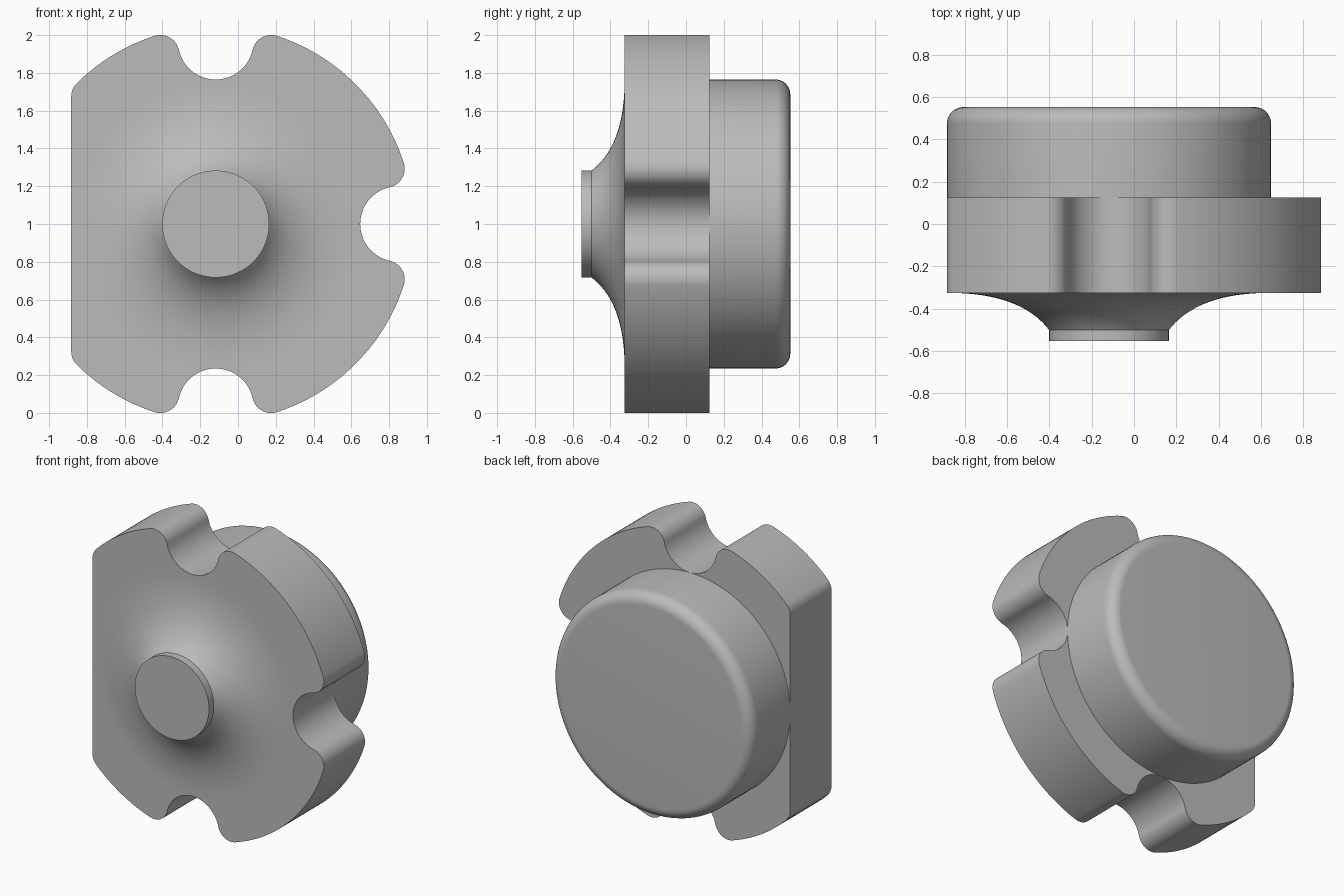
import bpy, bmesh
from math import sin, cos, pi, atan2, radians, sqrt, acos
from mathutils import Vector

cube = bpy.data.objects.get("Cube")
if cube:
    bpy.data.objects.remove(cube, do_unlink=True)

AXIS_X, AXIS_Z = -0.118, 1.0
RIM, INNER = 1.047, 0.765          # plate rim, and boss / notch floor radius
NOTCH, FILLET = 0.2, 0.1
FRONT, PLATE_FRONT, PLATE_BACK, BACK = -0.552, -0.325, 0.125, 0.552

grey = bpy.data.materials.new("plain grey")
grey.use_nodes = True
colour = (0.5, 0.5, 0.5, 1)
grey.diffuse_color = colour
grey.node_tree.nodes["Principled BSDF"].inputs["Base Color"].default_value = colour


def finish(name, bm):
    bmesh.ops.recalc_face_normals(bm, faces=bm.faces)
    mesh = bpy.data.meshes.new(name)
    bm.to_mesh(mesh)
    bm.free()
    mesh.materials.append(grey)
    obj = bpy.data.objects.new(name, mesh)
    bpy.context.collection.objects.link(obj)
    obj.location = (AXIS_X, 0, AXIS_Z)
    bpy.ops.object.select_all(action='DESELECT')
    obj.select_set(True)
    bpy.context.view_layer.objects.active = obj
    bpy.ops.object.shade_smooth_by_angle(angle=radians(28))
    return obj


def lathe(name, profile, sides=128):
    """Turn (radius, y) points around the y axis and cap both ends."""
    bm = bmesh.new()
    rings = [[bm.verts.new((r * cos(2 * pi * i / sides), y, r * sin(2 * pi * i / sides)))
              for i in range(sides)] for r, y in profile]
    for a, b in zip(rings, rings[1:]):
        for i in range(sides):
            j = (i + 1) % sides
            bm.faces.new((a[i], a[j], b[j], b[i]))
    bm.faces.new(rings[0])
    bm.faces.new(rings[-1])
    return finish(name, bm)


def arc(cx, cz, r, start, end, steps):
    return [(cx + r * cos(start + (end - start) * i / steps),
             cz + r * sin(start + (end - start) * i / steps)) for i in range(steps + 1)]


def turned(points, angle):
    c, s = cos(angle), sin(angle)
    return [(x * c - z * s, x * s + z * c) for x, z in points]


# Notch: round floor blended into the rim by two fillets
reach, centre = RIM - FILLET, INNER + NOTCH
fx = (reach ** 2 - (NOTCH + FILLET) ** 2 + centre ** 2) / (2 * centre)
fz = sqrt(reach ** 2 - fx ** 2)
phi, psi = atan2(fz, fx), atan2(fz, centre - fx)
half_notch = arc(centre, 0, NOTCH, pi, pi - psi, 14)[:-1] + arc(fx, fz, FILLET, -psi, phi, 14)
full_notch = [(x, -z) for x, z in reversed(half_notch)] + half_notch[1:]

# Flat side with rounded corners
corner = acos((FILLET - INNER) / reach)
corner_arc = arc(reach * cos(corner), reach * sin(corner), FILLET, corner, pi, 8)

# Upper half of the outline, then its mirror image
upper = half_notch
upper = upper + arc(0, 0, RIM, phi, pi / 2 - phi, 28)[1:-1]
upper = upper + turned(full_notch, pi / 2)
upper = upper + arc(0, 0, RIM, pi / 2 + phi, corner, 16)[1:-1] + corner_arc
outline = upper + [(x, -z) for x, z in reversed(upper[1:])]

# Notched plate
bm = bmesh.new()
face = bm.faces.new([bm.verts.new((x, PLATE_FRONT, z)) for x, z in outline])
extruded = bmesh.ops.extrude_face_region(bm, geom=[face], use_keep_orig=True)
bmesh.ops.translate(bm, vec=(0, PLATE_BACK - PLATE_FRONT, 0),
                    verts=[v for v in extruded["geom"] if isinstance(v, bmesh.types.BMVert)])
finish("notched_plate", bm)

# Back boss with a rounded rear edge
ROUND = 0.078
lathe("back_boss", [(INNER, PLATE_BACK)] +
      arc(INNER - ROUND, BACK - ROUND, ROUND, 0, pi / 2, 10))

# Front stub flaring out smoothly into the plate
a, b, c, d = (Vector(p) for p in ((0.283, -0.5), (0.36, -0.4), (0.5, PLATE_FRONT), (0.763, PLATE_FRONT)))
flare = []
for i in range(25):
    t = i / 24
    p = a * (1 - t) ** 3 + b * 3 * t * (1 - t) ** 2 + c * 3 * t * t * (1 - t) + d * t ** 3
    flare.append((p.x, p.y))
lathe("front_stub", [(0.283, FRONT)] + flare)
